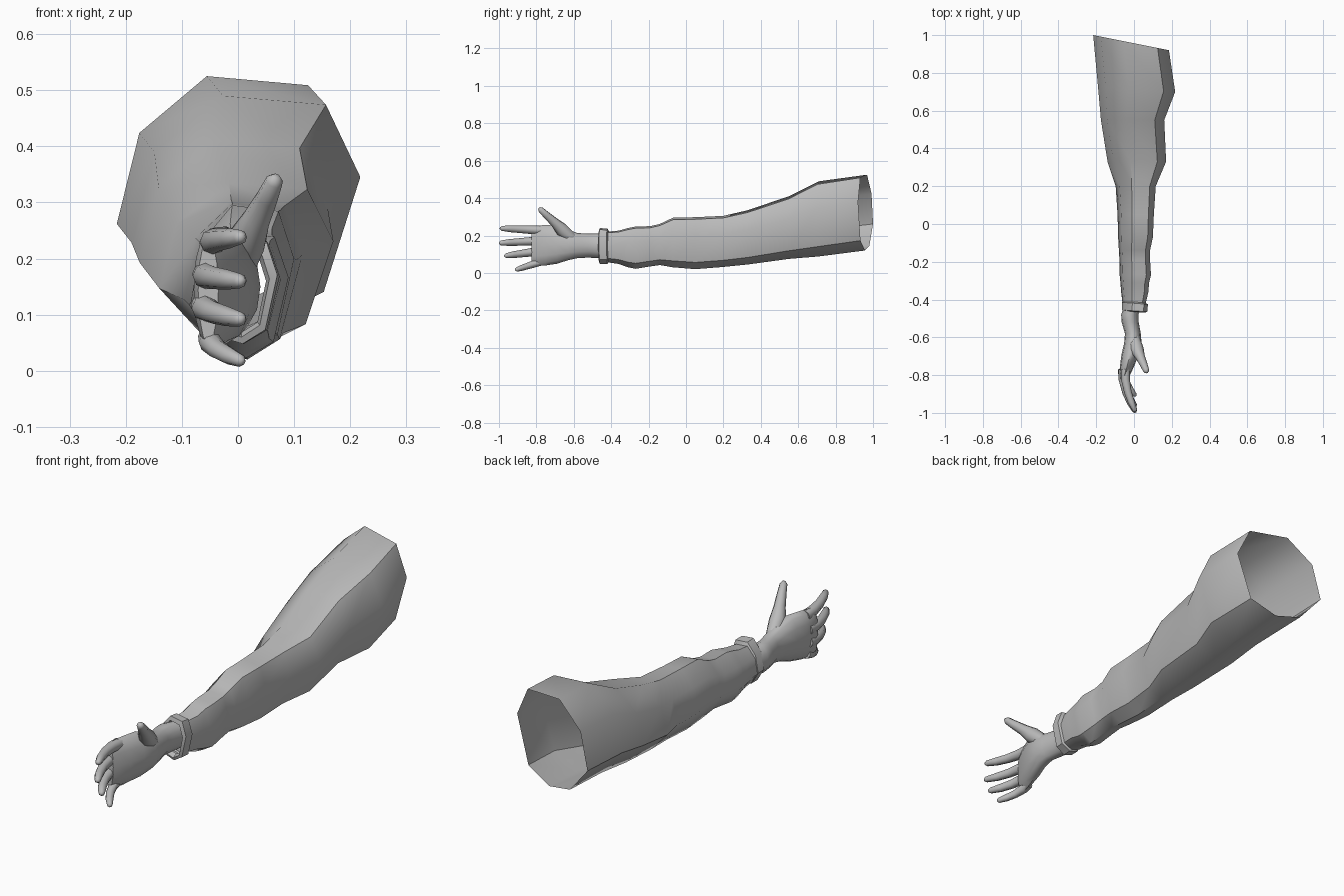
import bpy, bmesh, math
from mathutils import Vector

if "Cube" in bpy.data.objects:
    bpy.data.objects.remove(bpy.data.objects["Cube"])

grey = bpy.data.materials.new("mid grey")
grey.diffuse_color = (0.5, 0.5, 0.5, 1)
grey.use_nodes = True
grey.node_tree.nodes["Principled BSDF"].inputs["Base Color"].default_value = grey.diffuse_color


def loft(name, rings, cap_start=False, cap_end=False, angle=45):
    """Skin a list of equal-length point rings."""
    bm = bmesh.new()
    rows = [[bm.verts.new(p) for p in ring] for ring in rings]
    n = len(rows[0])
    for a, b in zip(rows, rows[1:]):
        for i in range(n):
            j = (i + 1) % n
            bm.faces.new((a[i], a[j], b[j], b[i]))
    if cap_start:
        bm.faces.new(rows[0][::-1])
    if cap_end:
        bm.faces.new(rows[-1])
    bmesh.ops.recalc_face_normals(bm, faces=bm.faces)
    mesh = bpy.data.meshes.new(name)
    bm.to_mesh(mesh)
    bm.free()
    mesh.materials.append(grey)
    obj = bpy.data.objects.new(name, mesh)
    bpy.context.collection.objects.link(obj)
    bpy.ops.object.select_all(action='DESELECT')
    obj.select_set(True)
    bpy.context.view_layer.objects.active = obj
    bpy.ops.object.shade_smooth_by_angle(angle=math.radians(angle))
    return obj


# Eight-sided sleeve section in a unit box, with a ridge at the upper right
SECTION = [(.4, 1), (.85, .96), (1, .64), (.84, .13),
           (.54, 0), (.25, .06), (0, .35), (.1, .75)]


def sleeve_ring(y, x0, x1, z0, z1, slant=0):
    return [(x0 + u * (x1 - x0), y - slant * u, z0 + v * (z1 - z0))
            for u, v in SECTION]


# Sleeve: open at the shoulder, creased towards the wrist
loft("sleeve", [sleeve_ring(*r) for r in [
    (1.0, -.216, .185, .12, .525, .08),
    (.72, -.19, .218, .088, .49, .02),
    (.55, -.175, .16, .075, .41),
    (.33, -.14, .17, .045, .335),
    (.20, -.097, .115, .032, .305),
    (.05, -.087, .105, .020, .298),
    (-.07, -.084, .100, .030, .295),
    (-.14, -.080, .085, .042, .262),
    (-.19, -.077, .085, .035, .250),
    (-.27, -.076, .090, .022, .248),
    (-.31, -.072, .080, .030, .240),
    (-.36, -.068, .076, .048, .226),
    (-.43, -.060, .060, .058, .220)]])

# Cuff: a raised band with a lip turned in to the wrist
loft("cuff", [sleeve_ring(*r) for r in [
    (-.405, -.052, .055, .062, .215, .01),
    (-.415, -.064, .074, .048, .236, .01),
    (-.455, -.064, .070, .048, .240, .01),
    (-.460, -.052, .056, .060, .222, .01),
    (-.435, -.046, .050, .068, .212, .01)]], angle=35)


def oval(y, xc, zc, rx, rz, n=12):
    return [(xc + rx * math.cos(math.tau * i / n), y,
             zc + rz * math.sin(math.tau * i / n)) for i in range(n)]


# Wrist and palm, with the palm turned towards +x
loft("palm", [oval(*r) for r in [
    (-.41, -.005, .143, .040, .060),
    (-.48, -.022, .145, .046, .066),
    (-.52, -.020, .146, .045, .064),
    (-.58, -.006, .146, .042, .067),
    (-.63, -.006, .150, .046, .082),
    (-.69, -.020, .153, .046, .104),
    (-.75, -.036, .148, .038, .108),
    (-.80, -.050, .145, .029, .108),
    (-.825, -.053, .143, .018, .095)]], True, True, 60)


def digit(name, path, radii, n=8):
    """Tapered tube along a path with a rounded tip."""
    pts = [Vector(p) for p in path]
    tip = (pts[-1] - pts[-2]).normalized()
    pts.append(pts[-1] + tip * radii[-1] * .75)
    radii = list(radii) + [radii[-1] * .45]
    rings = []
    for k, p in enumerate(pts):
        d = (pts[min(k + 1, len(pts) - 1)] - pts[max(k - 1, 0)]).normalized()
        side = d.cross(Vector((0, 0, 1))).normalized()
        up = side.cross(d)
        rings.append([p + radii[k] * (side * math.cos(math.tau * i / n)
                                      + up * math.sin(math.tau * i / n))
                      for i in range(n)])
    loft(name, rings, True, True, 60)


# Four fingers, fanned out and curling towards the palm: base z, tip z, tip y, base x
for name, z0, z1, y1, x0 in [("index_finger", .228, .238, -.985, -.045),
                             ("middle_finger", .172, .160, -.990, -.058),
                             ("ring_finger", .118, .092, -.962, -.060),
                             ("little_finger", .062, .018, -.905, -.050)]:
    y0, x1 = -.77, .004
    path = []
    for t, bend in [(0, 0), (.25, .0), (.55, .25), (.8, .62), (1, 1)]:
        path.append((x0 + (x1 - x0) * bend, y0 + (y1 - y0) * t,
                     z0 + (z1 - z0) * t))
    s = .88 if name == "little_finger" else 1
    digit(name, path, [r * s for r in (.024, .023, .020, .018, .013)])

# Thumb, raised up and out from the palm
digit("thumb", [(.002, -.61, .185), (.016, -.665, .232), (.034, -.705, .272),
                (.052, -.745, .308), (.065, -.777, .338)],
      [.030, .036, .025, .020, .016])
